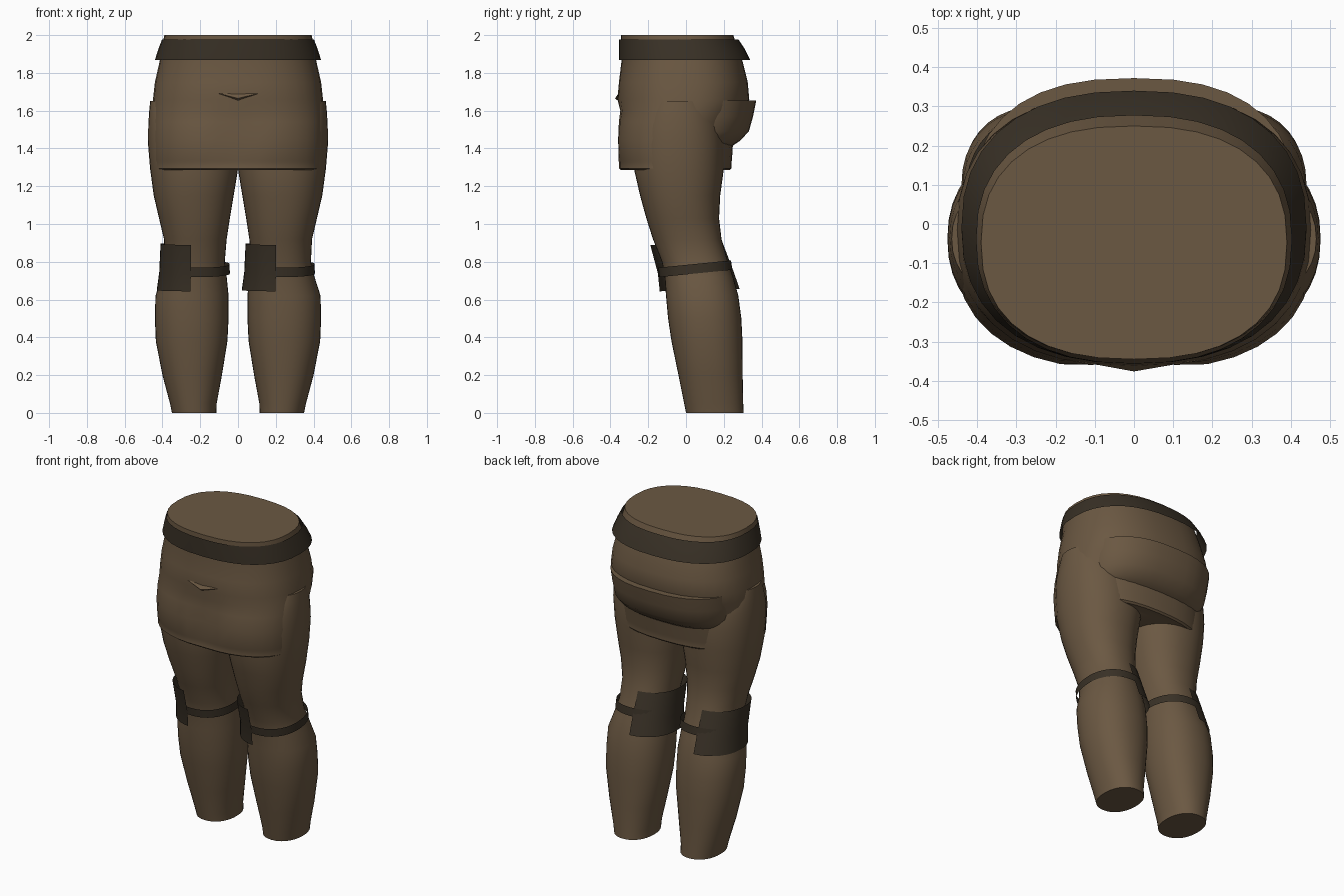
import bpy, bmesh, math


def material(name, rgb):
    m = bpy.data.materials.new(name)
    m.diffuse_color = (*rgb, 1.0)
    return m


BROWN = material("brown cloth", (0.147, 0.098, 0.055))
DARK = material("dark leather", (0.040, 0.030, 0.019))


def finish(name, bm, mat, angle=40):
    me = bpy.data.meshes.new(name)
    bm.to_mesh(me)
    bm.free()
    me.materials.append(mat)
    ob = bpy.data.objects.new(name, me)
    bpy.context.collection.objects.link(ob)
    bpy.ops.object.select_all(action='DESELECT')
    bpy.context.view_layer.objects.active = ob
    ob.select_set(True)
    bpy.ops.object.shade_smooth_by_angle(angle=math.radians(angle))
    return ob


def loft(name, rings, mat, n=2.2, segs=36, arc=None, tilt=0.0, lobe=None, cap=True):
    """Skin rounded rings (z, x0, x1, y0, y1), listed from bottom to top."""
    bm = bmesh.new()
    start, end = arc or (0, 360)
    count = segs + 1 if arc else segs
    rows = []
    for z, x0, x1, y0, y1 in rings:
        row = []
        cx, cy, a, b = (x0 + x1) / 2, (y0 + y1) / 2, (x1 - x0) / 2, (y1 - y0) / 2
        for i in range(count):
            t = math.radians(start + (end - start) * i / segs)
            c, s = math.cos(t), math.sin(t)
            x = cx + a * math.copysign(abs(c) ** (2 / n), c)
            y = cy + b * math.copysign(abs(s) ** (2 / n), s)
            if lobe and s < 0:
                y += lobe(z) * math.exp(-(x / 0.11) ** 2)
            row.append(bm.verts.new((x, y, z + tilt * (y - cy))))
        rows.append(row)
    for lo, hi in zip(rows, rows[1:]):
        for i in range(segs):
            j = (i + 1) % count
            bm.faces.new((lo[i], lo[j], hi[j], hi[i]))
    if cap and not arc:
        bm.faces.new(rows[0][::-1])
        bm.faces.new(rows[-1])
    return finish(name, bm, mat)


# Trouser legs: (z, inner x, outer x, front y, back y)
LEG = [
    (0.00, .115, .350, .000, .305), (0.05, .113, .360, -.010, .303),
    (0.20, .085, .400, -.040, .300), (0.38, .056, .435, -.077, .299),
    (0.50, .050, .440, -.095, .293), (0.62, .050, .437, -.106, .277),
    (0.72, .060, .405, -.113, .250), (0.80, .070, .386, -.128, .222),
    (0.92, .060, .392, -.175, .188), (1.03, .043, .418, -.210, .175),
    (1.15, .023, .446, -.243, .181), (1.29, .000, .465, -.275, .200),
    (1.42, .000, .476, -.275, .200), (1.52, .005, .475, -.265, .190),
    (1.60, .020, .470, -.235, .165), (1.65, .040, .465, -.200, .125),
]
for side, label in ((-1, "left"), (1, "right")):
    rings = [(z, *sorted((side * a, side * b)), f, k) for z, a, b, f, k in LEG]
    loft(label + "_leg", rings, BROWN)

    # Knee strap, sloping up to the back
    c = side * 0.225
    loft(label + "_knee_strap",
         [(.738, c - .182, c + .182, -.142, .246), (.788, c - .178, c + .180, -.148, .238)],
         DARK, tilt=0.1, cap=False)

    # Knee pad wrapped around the -x half of each leg
    loft(label + "_knee_pad",
         [(.650, c - .205, c + .205, -.140, .285),
          (.745, c - .192, c + .192, -.150, .252),
          (.895, c - .185, c + .185, -.190, .195)],
         DARK, segs=18, arc=(96, 264), tilt=0.03)

# Skirt: (z, half width, front y, back y)
SKIRT = [
    (1.285, .435, -.350, .230), (1.295, .450, -.362, .240),
    (1.325, .450, -.362, .240), (1.335, .452, -.366, .243),
    (1.45, .456, -.375, .250), (1.54, .456, -.366, .275),
    (1.60, .455, -.355, .310), (1.66, .450, -.363, .335),
    (1.75, .440, -.355, .327), (1.86, .415, -.342, .300),
    (1.95, .400, -.345, .268), (2.00, .390, -.345, .250),
]
loft("skirt", [(z, -w, w, f, b) for z, w, f, b in SKIRT], BROWN, n=2.4,
     lobe=lambda z: 0.03 * max(0, 1 - abs(z - 1.45) / 0.2))

# Belt flaring towards its lower edge
loft("belt", [(1.868, -.440, .440, -.356, .340), (1.925, -.422, .422, -.356, .312),
              (1.978, -.402, .402, -.355, .277)], DARK, n=2.35, cap=False)

# Seat fold with a flat shelf on top, showing only at the back
loft("seat_fold", [(1.40, -.36, .36, -.25, .225), (1.44, -.385, .385, -.28, .285),
                   (1.49, -.40, .40, -.29, .333), (1.57, -.41, .41, -.30, .355),
                   (1.655, -.415, .415, -.30, .372)], BROWN, n=2.5)

# Small pointed fold on the front
bm = bmesh.new()
p = [bm.verts.new(co) for co in
     ((-.105, -.357, 1.692), (.11, -.357, 1.692), (0, -.376, 1.665), (0, -.350, 1.645))]
for f in ((0, 2, 1), (0, 3, 2), (1, 2, 3), (0, 1, 3)):
    bm.faces.new([p[i] for i in f])
bmesh.ops.recalc_face_normals(bm, faces=bm.faces)
finish("front_fold", bm, BROWN, 20)
